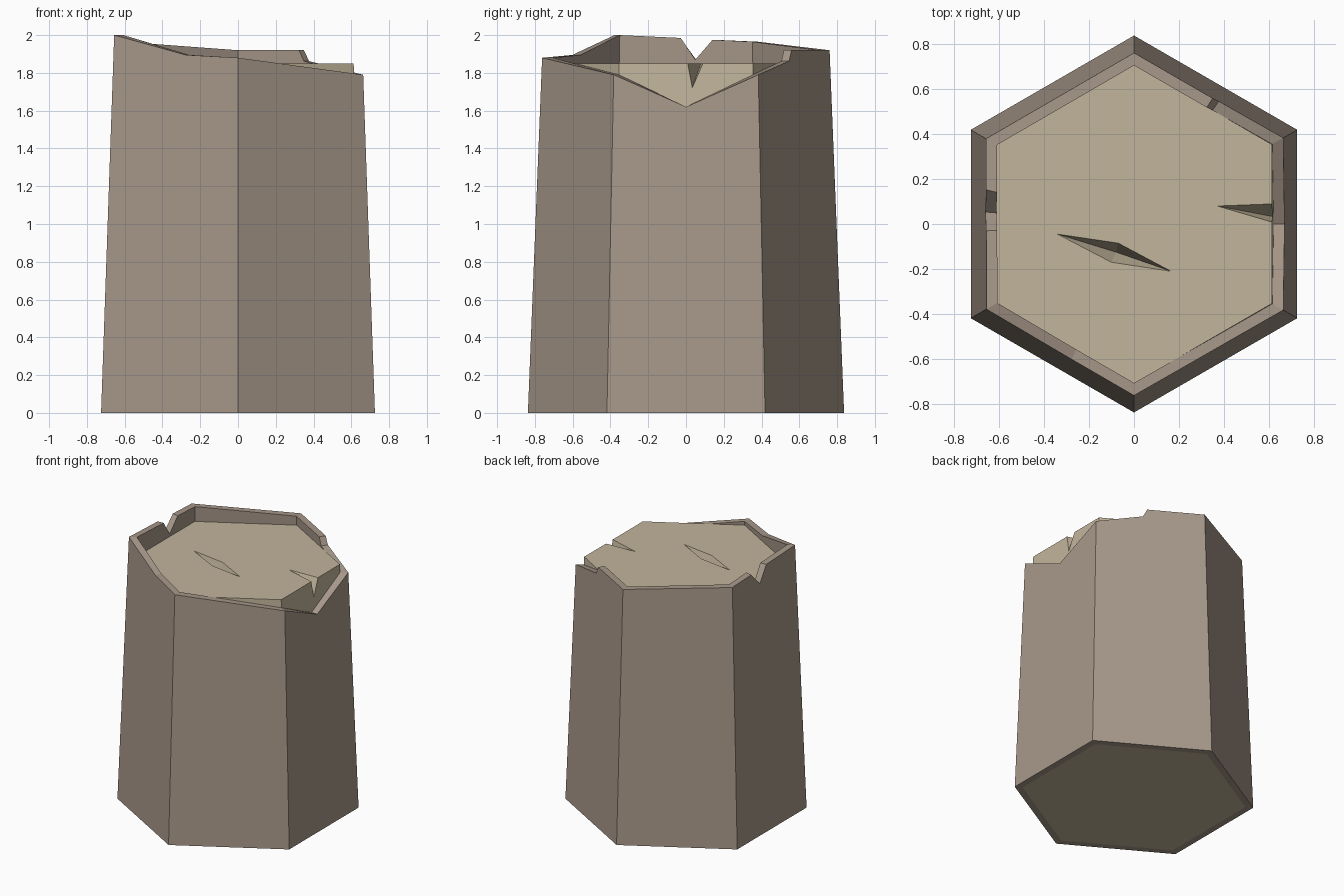
import bpy, bmesh, math
from mathutils import Vector

if "Cube" in bpy.data.objects:
    bpy.data.objects.remove(bpy.data.objects["Cube"])

WALL, TAPER, BASE_R, CORE_TOP = 0.056, 0.04, 0.837, 1.85


def material(name, rgb):
    m = bpy.data.materials.new(name)
    m.diffuse_color = (*rgb, 1)
    m.use_nodes = True
    m.node_tree.nodes["Principled BSDF"].inputs["Base Color"].default_value = m.diffuse_color
    return m


def to_object(bm, name, mat=None):
    bmesh.ops.recalc_face_normals(bm, faces=bm.faces[:])
    me = bpy.data.meshes.new(name)
    bm.to_mesh(me)
    bm.free()
    ob = bpy.data.objects.new(name, me)
    bpy.context.collection.objects.link(ob)
    if mat:
        me.materials.append(mat)
    return ob


def hex_point(s, z, inset=0.0):
    """Point on the tapered hexagon; s counts corners clockwise from the front."""
    k = math.floor(s)
    r = BASE_R - inset - TAPER * z
    a, b = (Vector((math.cos(t), math.sin(t), 0)) * r
            for t in (math.radians(-90 - 60 * i) for i in (k, k + 1)))
    p = a.lerp(b, s - k)
    p.z = z
    return p


bark_mat = material("bark_brown", (0.39, 0.315, 0.255))
wood_mat = material("cut_wood", (0.54, 0.46, 0.33))

# Bark shell: broken rim as (position around hexagon, height)
rim = [(0, 1.88), (0.42, 1.895), (1, 2.0), (1.46, 1.985), (1.57, 1.87),
       (1.70, 1.975), (2, 1.965), (3, 1.92), (3.53, 1.92), (3.57, 1.862),
       (4, 1.79), (4.5, 1.62), (5, 1.79)]
bm = bmesh.new()
loops = [[bm.verts.new(hex_point(s, h * top, inset)) for s, h in rim]
         for top, inset in ((0, 0), (1, 0), (1, WALL), (0, WALL))]
for j in range(4):
    lo, hi = loops[j], loops[(j + 1) % 4]
    for i in range(len(rim)):
        n = (i + 1) % len(rim)
        bm.faces.new((lo[i], lo[n], hi[n], hi[i]))
bmesh.ops.dissolve_limit(bm, angle_limit=0.005, verts=bm.verts[:], edges=bm.edges[:])
to_object(bm, "bark", bark_mat)

# Wooden core
bm = bmesh.new()
low, high = ([bm.verts.new(hex_point(k, z, WALL)) for k in range(6)]
             for z in (0, CORE_TOP))
bm.faces.new(low)
bm.faces.new(high)
for i in range(6):
    n = (i + 1) % 6
    bm.faces.new((low[i], low[n], high[n], high[i]))
core = to_object(bm, "wood_core", wood_mat)


def crack(name, outline, bottom):
    """Cut a pointed crack into the core top."""
    b = bmesh.new()
    for x, y in outline:
        b.verts.new((x, y, CORE_TOP))
        b.verts.new((x, y, CORE_TOP + 0.1))
    b.verts.new(bottom)
    bmesh.ops.convex_hull(b, input=b.verts[:])
    cutter = to_object(b, name, wood_mat)
    cutter.hide_render = True
    cutter.hide_viewport = True
    mod = core.modifiers.new(name, 'BOOLEAN')
    mod.operation, mod.solver, mod.object = 'DIFFERENCE', 'EXACT', cutter


crack("middle_crack_cutter",
      [(-0.34, -0.045), (-0.07, -0.085), (0.165, -0.21), (-0.10, -0.17)],
      (-0.08, -0.125, 1.72))
crack("edge_crack_cutter",
      [(0.37, 0.08), (0.66, 0.091), (0.66, -0.005)], (0.66, 0.025, 1.70))
